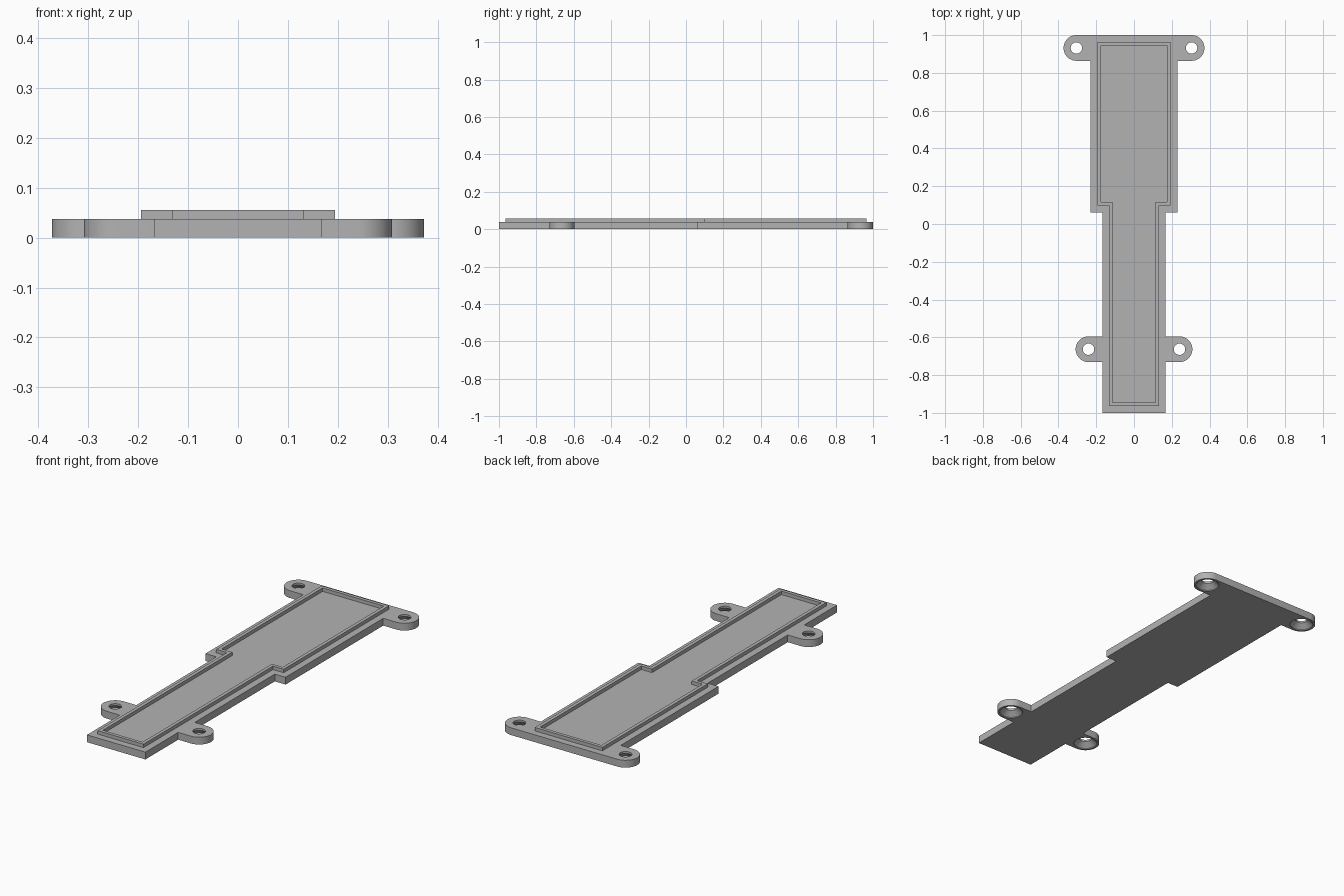
import bpy, bmesh
from math import cos, sin, pi

cube = bpy.data.objects.get("Cube")
if cube:
    bpy.data.objects.remove(cube)

PLATE_TOP, RIM_TOP = 0.038, 0.056
TAB_R, HOLE_R, SINK_R = 0.068, 0.03, 0.057
TABS = [(0.241, -0.663), (0.305, 0.932)]

grey = bpy.data.materials.new("light grey")
grey.use_nodes = True
colour = (0.45, 0.45, 0.45, 1)
grey.diffuse_color = colour
grey.node_tree.nodes["Principled BSDF"].inputs["Base Color"].default_value = colour


def add_object(name, bm):
    bmesh.ops.recalc_face_normals(bm, faces=bm.faces)
    mesh = bpy.data.meshes.new(name)
    bm.to_mesh(mesh)
    bm.free()
    mesh.materials.append(grey)
    obj = bpy.data.objects.new(name, mesh)
    bpy.context.collection.objects.link(obj)
    return obj


def mirrored(half):
    """Close a right-hand outline by mirroring it across x = 0."""
    return half + [(-x, y) for x, y in reversed(half)]


def ring(bm, points, z):
    return [bm.verts.new((x, y, z)) for x, y in points]


def bridge(bm, a, b):
    for i in range(len(a)):
        j = (i + 1) % len(a)
        bm.faces.new((a[i], a[j], b[j], b[i]))


def circle(cx, cy, r, n=48):
    return [(cx + r * cos(2 * pi * i / n), cy + r * sin(2 * pi * i / n)) for i in range(n)]


def tab_arc(centre, n=24):
    """Rounded end of a mounting tab, from its front edge to its back edge."""
    cx, cy = centre
    return [(cx + TAB_R * cos(t), cy + TAB_R * sin(t))
            for t in (-pi / 2 + pi * i / n for i in range(n + 1))]


# Base plate with four rounded mounting tabs
narrow, wide, step = 0.168, 0.23, 0.062
front_tab, back_tab = TABS
outline = mirrored(
    [(narrow, -1), (narrow, front_tab[1] - TAB_R)] + tab_arc(front_tab)
    + [(narrow, front_tab[1] + TAB_R), (narrow, step), (wide, step),
       (wide, back_tab[1] - TAB_R)] + tab_arc(back_tab))
bm = bmesh.new()
low, high = ring(bm, outline, 0), ring(bm, outline, PLATE_TOP)
bm.faces.new(low)
bm.faces.new(high)
bridge(bm, low, high)
plate = add_object("base_plate", bm)

# Screw holes, countersunk from below
bm = bmesh.new()
for cx, cy in TABS:
    for side in (-1, 1):
        rings = [ring(bm, circle(side * cx, cy, r), z) for r, z in
                 ((SINK_R, -0.02), (SINK_R, 0.004), (HOLE_R, 0.028), (HOLE_R, 0.06))]
        for a, b in zip(rings, rings[1:]):
            bridge(bm, a, b)
        bm.faces.new(rings[0])
        bm.faces.new(rings[-1])
cutter = add_object("hole_cutter", bm)
cutter.hide_render = True
cut = plate.modifiers.new("screw_holes", 'BOOLEAN')
cut.object = cutter
cut.solver = 'EXACT'
bpy.context.view_layer.objects.active = plate
plate.select_set(True)
bpy.ops.object.modifier_apply(modifier=cut.name)
bpy.data.objects.remove(cutter)
bpy.ops.object.shade_smooth_by_angle(angle=pi / 6)


# Raised sealing rim that follows the stepped outline
def rim_outline(inset):
    n, w, s = narrow - inset, wide - inset, step + inset
    return mirrored([(n, -1 + inset), (n, s), (w, s), (w, 1 - inset)])


bm = bmesh.new()
outer, inner = rim_outline(0.036), rim_outline(0.054)
loops = [ring(bm, pts, z) for pts, z in
         ((outer, PLATE_TOP), (outer, RIM_TOP), (inner, RIM_TOP), (inner, PLATE_TOP))]
for a, b in zip(loops, loops[1:]):
    bridge(bm, a, b)
bridge(bm, loops[-1], loops[0])
add_object("sealing_rim", bm)
